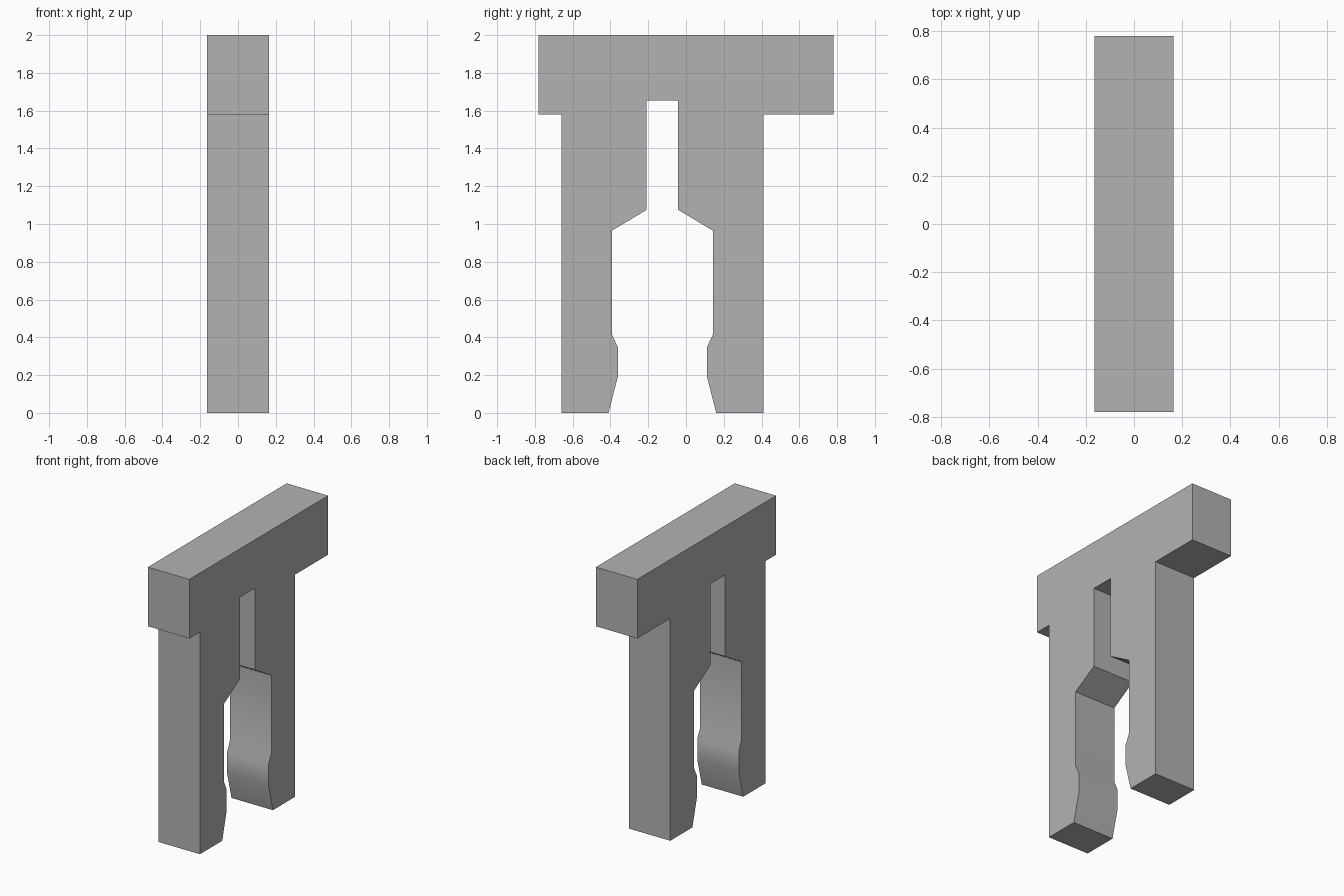
import bpy, bmesh, math
from mathutils import Vector

cube = bpy.data.objects.get("Cube")
if cube:
    bpy.data.objects.remove(cube, do_unlink=True)

HALF_WIDTH = 0.163
LEG_CENTRE = -0.125   # the two legs mirror about this y

grey = bpy.data.materials.new("plain grey")
grey.use_nodes = True
colour = (0.45, 0.45, 0.45, 1)
grey.diffuse_color = colour
grey.node_tree.nodes["Principled BSDF"].inputs["Base Color"].default_value = colour

# Half outline of one leg: (distance from leg centre, height), outside to slot
leg = [(0.535, 1.58), (0.535, 0), (0.285, 0), (0.235, 0.195), (0.235, 0.345),
       (0.267, 0.415), (0.267, 0.965), (0.083, 1.075), (0.083, 1.655)]
front_leg = [(LEG_CENTRE - d, z) for d, z in leg]
back_leg = [(LEG_CENTRE + d, z) for d, z in reversed(leg)]

# Head bar closes the outline above the legs
head_bar = [(0.78, 1.58), (0.78, 2), (-0.78, 2), (-0.78, 1.58)]
outline = front_leg + back_leg + head_bar

# Extrude the outline across the width
bm = bmesh.new()
side = bm.faces.new([bm.verts.new((-HALF_WIDTH, y, z)) for y, z in outline])
grown = bmesh.ops.extrude_face_region(bm, geom=[side], use_keep_orig=True)
moved = [v for v in grown["geom"] if isinstance(v, bmesh.types.BMVert)]
bmesh.ops.translate(bm, verts=moved, vec=Vector((2 * HALF_WIDTH, 0, 0)))
bmesh.ops.recalc_face_normals(bm, faces=bm.faces)
mesh = bpy.data.meshes.new("two_legged_clip")
bm.to_mesh(mesh)
bm.free()
mesh.materials.append(grey)

clip = bpy.data.objects.new("two_legged_clip", mesh)
bpy.context.collection.objects.link(clip)

# Smooth the gripping bumps, keep every other edge sharp
bpy.ops.object.select_all(action="DESELECT")
clip.select_set(True)
bpy.context.view_layer.objects.active = clip
bpy.ops.object.shade_smooth_by_angle(angle=math.radians(35))
